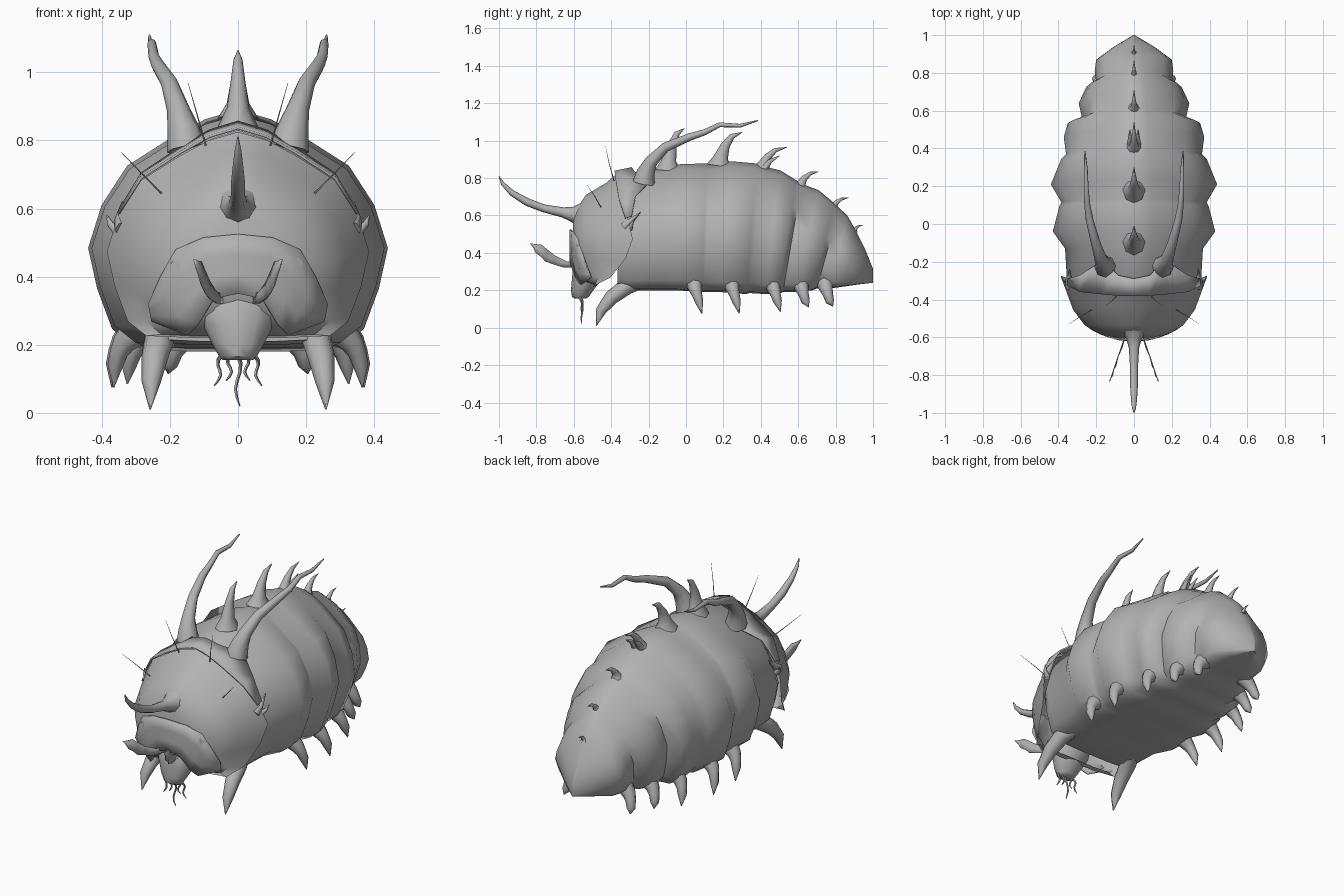
import bpy, math
from mathutils import Vector

if "Cube" in bpy.data.objects:
    bpy.data.objects.remove(bpy.data.objects["Cube"])

shell = bpy.data.materials.new("shell grey")
shell.diffuse_color = (0.45, 0.45, 0.45, 1)
shell.use_nodes = True
shell.node_tree.nodes["Principled BSDF"].inputs["Base Color"].default_value = shell.diffuse_color

def make(name, verts, faces, angle=40, thick=0):
    me = bpy.data.meshes.new(name)
    me.from_pydata([tuple(v) for v in verts], [], faces)
    me.materials.append(shell)
    ob = bpy.data.objects.new(name, me)
    bpy.context.collection.objects.link(ob)
    bpy.ops.object.select_all(action='DESELECT')
    ob.select_set(True)
    bpy.context.view_layer.objects.active = ob
    bpy.ops.object.mode_set(mode='EDIT')
    bpy.ops.mesh.select_all(action='SELECT')
    bpy.ops.mesh.normals_make_consistent(inside=False)
    bpy.ops.object.mode_set(mode='OBJECT')
    bpy.ops.object.shade_smooth_by_angle(angle=math.radians(angle))
    if thick:
        ob.modifiers.new("thickness", 'SOLIDIFY').thickness = thick
    return ob

def loft(name, rings, caps=(True, True), closed=True, angle=40, thick=0):
    n = len(rings[0])
    verts = [p for r in rings for p in r]
    faces = []
    for i in range(len(rings) - 1):
        for j in range(n if closed else n - 1):
            k = (j + 1) % n
            faces.append((i*n + j, i*n + k, (i+1)*n + k, (i+1)*n + j))
    if caps[0]:
        faces.append(tuple(range(n)))
    if caps[1]:
        faces.append(tuple(range((len(rings)-1)*n, len(rings)*n)))
    return make(name, verts, faces, angle, thick)

def tube(name, path, radii, sides=8, sx=1.0):
    """Tapered tube along a path; sx squashes or widens it along x."""
    pts = [Vector(p) for p in path]
    rings = []
    for i, p in enumerate(pts):
        d = (pts[min(i+1, len(pts)-1)] - pts[max(i-1, 0)]).normalized()
        a = (Vector((1, 0, 0)) - d * d.x).normalized()
        b = d.cross(a)
        rings.append([p + radii[i] * (a * sx * math.cos(t) + b * math.sin(t))
                      for t in [2*math.pi*k/sides for k in range(sides)]])
    return loft(name, rings, angle=60)

def pair(name, path, radii, sides=8):
    for s, side in ((1, "right"), (-1, "left")):
        tube(f"{name}_{side}", [(s*x, y, z) for x, y, z in path], radii, sides)

def lerp_table(t, table):
    for (a, b), (c, d) in zip(table, table[1:]):
        if t <= c:
            return b + (d - b) * max(0, (t - a) / (c - a))
    return table[-1][1]

# Half cross-section shared by body and head (width share, height share)
HALF = [(0, 1), (.22, .96), (.44, .885), (.74, .765), (.91, .6), (1, .42),
        (.94, .25), (.84, .08), (.7, .01), (.35, 0), (0, 0)]
PROFILE = HALF + [(-u, v) for u, v in HALF[-2:0:-1]]

def ring(y, w, top, bot, lean=0):
    return [(u*w, y + lean*(v - .42), bot + v*(top - bot)) for u, v in PROFILE]

# Segmented body: y, half width, top, bottom, backward lean
loft("segmented_body", [ring(*r) for r in (
    (-.36, .32, .77, .21, .02), (-.30, .355, .83, .20, .02), (-.13, .365, .85, .20, .02),
    (-.04, .43, .875, .20, .02), (.095, .395, .878, .19, .03), (.115, .385, .872, .19, .03),
    (.21, .44, .89, .19, .05), (.345, .385, .878, .18, .06), (.37, .36, .865, .185, .07),
    (.46, .372, .84, .18, .08), (.535, .35, .79, .18, .09), (.56, .275, .77, .19, .10),
    (.64, .293, .735, .19, .12), (.725, .252, .665, .20, .12), (.75, .20, .64, .21, .12),
    (.81, .208, .60, .21, .09), (.87, .20, .525, .22, .06), (.94, .105, .42, .232, .03),
    (1.0, .004, .315, .24, 0))], angle=60)

# Head shield: rear edge follows a curve that sweeps back at the cheeks
EDGE = [(.22, -.50), (.27, -.40), (.40, -.30), (.52, -.275), (.6, -.32), (.7, -.35), (.83, -.37)]
rim = [(x, lerp_table(z, EDGE), z) for x, y, z in ring(0, .385, .825, .22)]
loft("head_shield", [ring(-.605, .10, .58, .36), ring(-.585, .18, .635, .30),
                     ring(-.535, .262, .71, .245), ring(-.455, .322, .775, .225, .05), rim],
     caps=(True, False))

# Face plate with a notch over the snout
UP = [(0, .525), (.1, .515), (.18, .48), (.225, .40), (.26, .32)]
LOW = [(0, .35), (.07, .335), (.115, .26), (.145, .23), (.25, .27)]
rows = []
for t in (0, .33, .66, 1):
    half = [(a + (c-a)*t, b + (d-b)*t) for (a, b), (c, d) in zip(UP, LOW)]
    full = [(-x, z) for x, z in half[:0:-1]] + half
    rows.append([(x, -.615 + 1.25*x*x + .55*max(0, .33 - z)*abs(x)/.25, z) for x, z in full])
loft("face_plate", rows, (False, False), closed=False, thick=-.008)

# Collar between head and body, carrying the two long horns
front, back = [], []
arc = [(-u, v) for u, v in HALF[4:0:-1]] + HALF[:5]
for u, v in arc:
    x, z = u*.385, .21 + v*.63
    front.append((x*1.01, lerp_table(z, EDGE) - .012, z))
    back.append((x*1.0, lerp_table(abs(u), [(0, -.29), (.25, -.27), (.45, -.19), (.74, -.27),
                                           (.91, -.29)]), z + .018*v))
loft("collar", [front, back], (False, False), closed=False, thick=.008)
pair("long_horn", [(.15, -.225, .775), (.16, -.215, .83), (.175, -.185, .89), (.20, -.11, .965),
                   (.235, .02, 1.02), (.247, .10, 1.045), (.253, .18, 1.085), (.255, .29, 1.08),
                   (.26, .385, 1.108)],
     [.06, .048, .034, .026, .02, .016, .013, .01, .003])

# Nose horn
tube("nose_horn", [(0, -.52, .60), (0, -.575, .603), (0, -.61, .607), (0, -.66, .617), (0, -.76, .638),
                   (0, -.85, .672), (0, -.93, .72), (0, -.98, .77), (0, -1.0, .81)],
     [.09, .06, .04, .027, .021, .021, .016, .01, .002])

# Row of hooked spikes down the back: base y, base z, height, backward sweep, radius
for i, (y, z, h, sweep, r) in enumerate((
        (-.095, .84, .225, .085, .07), (.18, .865, .18, .12, .07), (.405, .84, .125, .135, .055),
        (.61, .75, .085, .10, .045), (.785, .635, .06, .085, .035), (.90, .515, .035, .05, .022))):
    tube(f"back_spike_{i+1}", [(0, y, z), (0, y + .05*sweep, z + .25*h), (0, y + .25*sweep, z + .6*h),
         (0, y + .55*sweep, z + .88*h), (0, y + sweep, z + h)],
         [r, .55*r, .36*r, .22*r, .02*r], 8, .85)
pair("side_hook", [(.015, .42, .85), (.02, .45, .89), (.022, .50, .92)], [.022, .013, .002], 6)

# Legs: large front pair, then five small claw-like pairs
pair("front_leg", [(.20, -.25, .25), (.23, -.32, .22), (.245, -.40, .16), (.255, -.455, .09),
                   (.258, -.48, .01)], [.045, .045, .039, .028, .002])
for i, (x, y, tip) in enumerate(((.34, .05, .075), (.345, .25, .075), (.30, .47, .085),
                                 (.235, .62, .11), (.18, .75, .115))):
    pair(f"leg_{i+2}", [(x - .05, y - .01, .25), (x - .005, y, .205), (x + .01, y + .01, .175),
                        (x + .02, y + .02, .14), (x + .025, y + .035, tip)],
         [.05, .035, .027, .023, .002])

# Snout
loft("snout", [[(w*math.cos(a), y + d*math.sin(a), z) for a in
               [2*math.pi*k/12 for k in range(12)]] for w, d, y, z in (
    (.07, .06, -.53, .345), (.115, .08, -.525, .31), (.105, .08, -.53, .26),
    (.075, .06, -.555, .20), (.055, .045, -.565, .165), (.045, .03, -.565, .155))])

# Wavy feelers under the mouth
for x, end in ((0, .02), (.022, .095), (.048, .08)):
    path = [(x + .35*x*t + .008*math.sin(7*t), -.575 + .03*t + .012*math.sin(5*t),
             .17 + (end - .17)*t) for t in [k/6 for k in range(7)]]
    rad = [.007, .006, .005, .005, .005, .004, .002]
    if x:
        pair(f"mouth_feeler_{int(x*1000)}", path, rad, 5)
    else:
        tube("mouth_feeler_middle", path, rad, 5)

# Serrated leaf-like feelers
TOP = [(-.57, .345), (-.64, .355), (-.70, .385), (-.745, .42), (-.775, .445), (-.81, .447), (-.835, .452)]
BOT = [(-.57, .32), (-.64, .322), (-.70, .335), (-.74, .355), (-.77, .375), (-.79, .40), (-.815, .425)]
for s, side in ((1, "right"), (-1, "left")):
    rows = [[(s*(.04 + .34*(-.58 - y)), y - (.014 if i % 2 and e else 0), z) for i, (y, z) in enumerate(edge)]
            for e, edge in enumerate((TOP, BOT))]
    loft(f"leaf_feeler_{side}", rows, (False, False), closed=False, thick=.005)

# Cheek spikes and fine bristles
pair("cheek_spike", [(.335, -.33, .54), (.345, -.295, .57), (.34, -.24, .62)], [.028, .017, .002], 6)
pair("cheek_barb", [(.35, -.30, .53), (.375, -.29, .555), (.385, -.275, .58)], [.016, .01, .002], 6)
pair("upper_bristle", [(.095, -.385, .785), (.12, -.41, .875), (.147, -.43, .97)], [.003, .0018, .0006], 5)
pair("lower_bristle", [(.225, -.455, .645), (.285, -.49, .705), (.343, -.53, .765)], [.003, .0018, .0006], 5)
